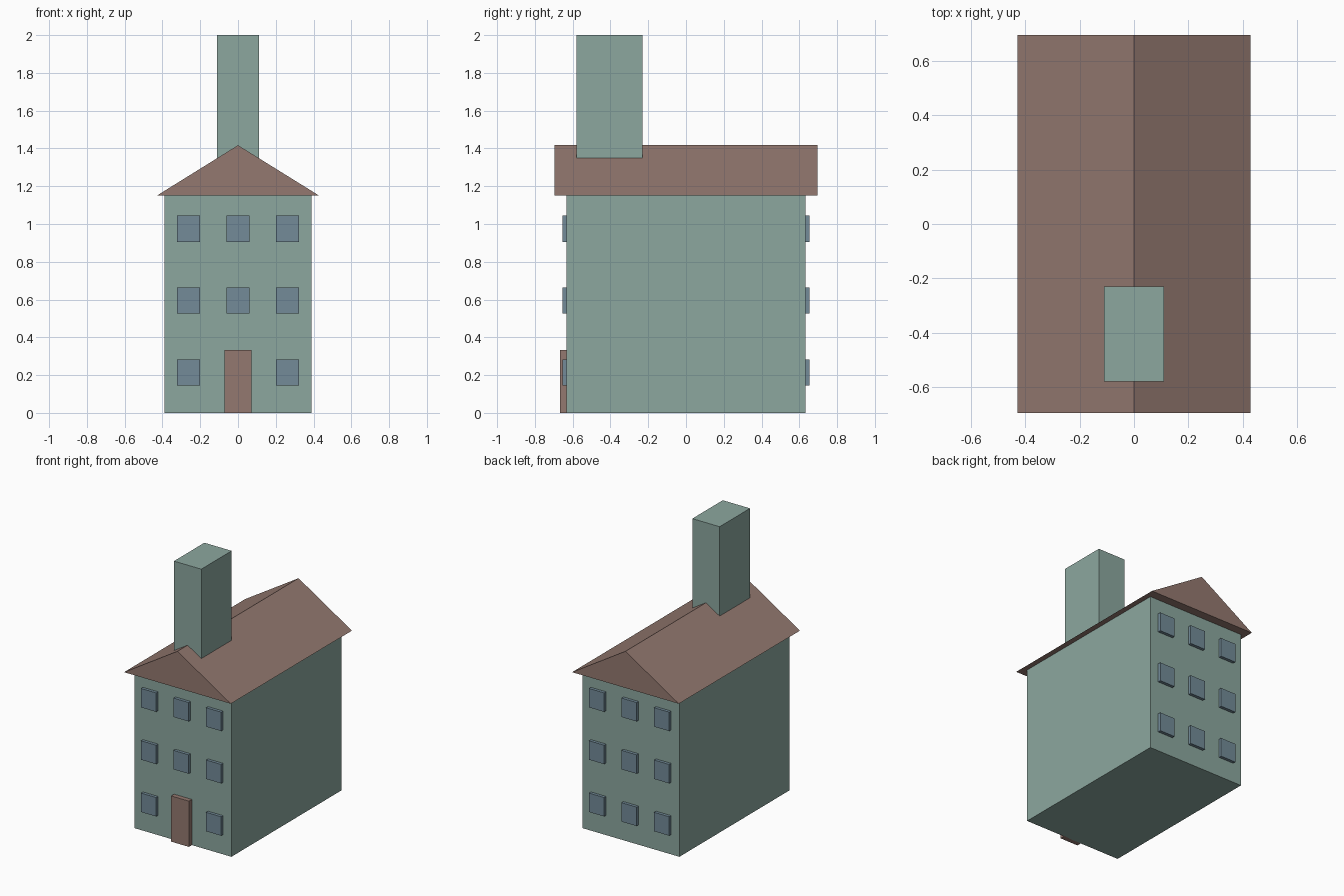
import bpy
import bmesh

default = bpy.data.objects.get("Cube")
if default:
    bpy.data.objects.remove(default, do_unlink=True)


def srgb(*channels):
    return [((c / 255 + 0.055) / 1.055) ** 2.4 for c in channels] + [1.0]


def material(name, color):
    mat = bpy.data.materials.new(name)
    mat.use_nodes = True
    mat.diffuse_color = color
    mat.node_tree.nodes["Principled BSDF"].inputs["Base Color"].default_value = color
    return mat


sage = material("sage green", srgb(140, 167, 159))
brown = material("dusty brown", srgb(148, 121, 112))
blue = material("slate blue", srgb(115, 139, 152))


def add_object(name, bm, mat):
    bmesh.ops.recalc_face_normals(bm, faces=bm.faces)
    mesh = bpy.data.meshes.new(name)
    bm.to_mesh(mesh)
    bm.free()
    mesh.materials.append(mat)
    obj = bpy.data.objects.new(name, mesh)
    bpy.context.collection.objects.link(obj)
    return obj


def box(name, low, high, mat):
    bm = bmesh.new()
    bmesh.ops.create_cube(bm, size=1)
    for v in bm.verts:
        for i in range(3):
            v.co[i] = high[i] if v.co[i] > 0 else low[i]
    return add_object(name, bm, mat)


# Main block and chimney
box("walls", (-0.39, -0.633, 0), (0.39, 0.633, 1.15), sage)
box("chimney", (-0.11, -0.58, 1.3), (0.11, -0.23, 2), sage)

# Gabled roof: triangular profile extruded along y
bm = bmesh.new()
gable = bm.faces.new([bm.verts.new((x, -0.697, z))
                      for x, z in ((-0.43, 1.15), (0.43, 1.15), (0, 1.417))])
ridge = bmesh.ops.extrude_face_region(bm, geom=[gable], use_keep_orig=True)
new_verts = [g for g in ridge["geom"] if isinstance(g, bmesh.types.BMVert)]
bmesh.ops.translate(bm, verts=new_verts, vec=(0, 1.394, 0))
add_object("roof", bm, brown)

# Front door takes the place of the middle ground floor window
box("door", (-0.072, -0.667, 0), (0.072, -0.62, 0.333), brown)

# Windows in a three by three grid on the front and back
for side, y in (("front", -0.639), ("back", 0.639)):
    for row in range(3):
        for col in (-1, 0, 1):
            if side == "front" and row == 0 and col == 0:
                continue
            x, z = col * 0.262, 0.213 + row * 0.381
            box(f"{side}_window_{row + 1}_{col + 2}",
                (x - 0.061, y - 0.016, z - 0.069),
                (x + 0.061, y + 0.016, z + 0.069), blue)
